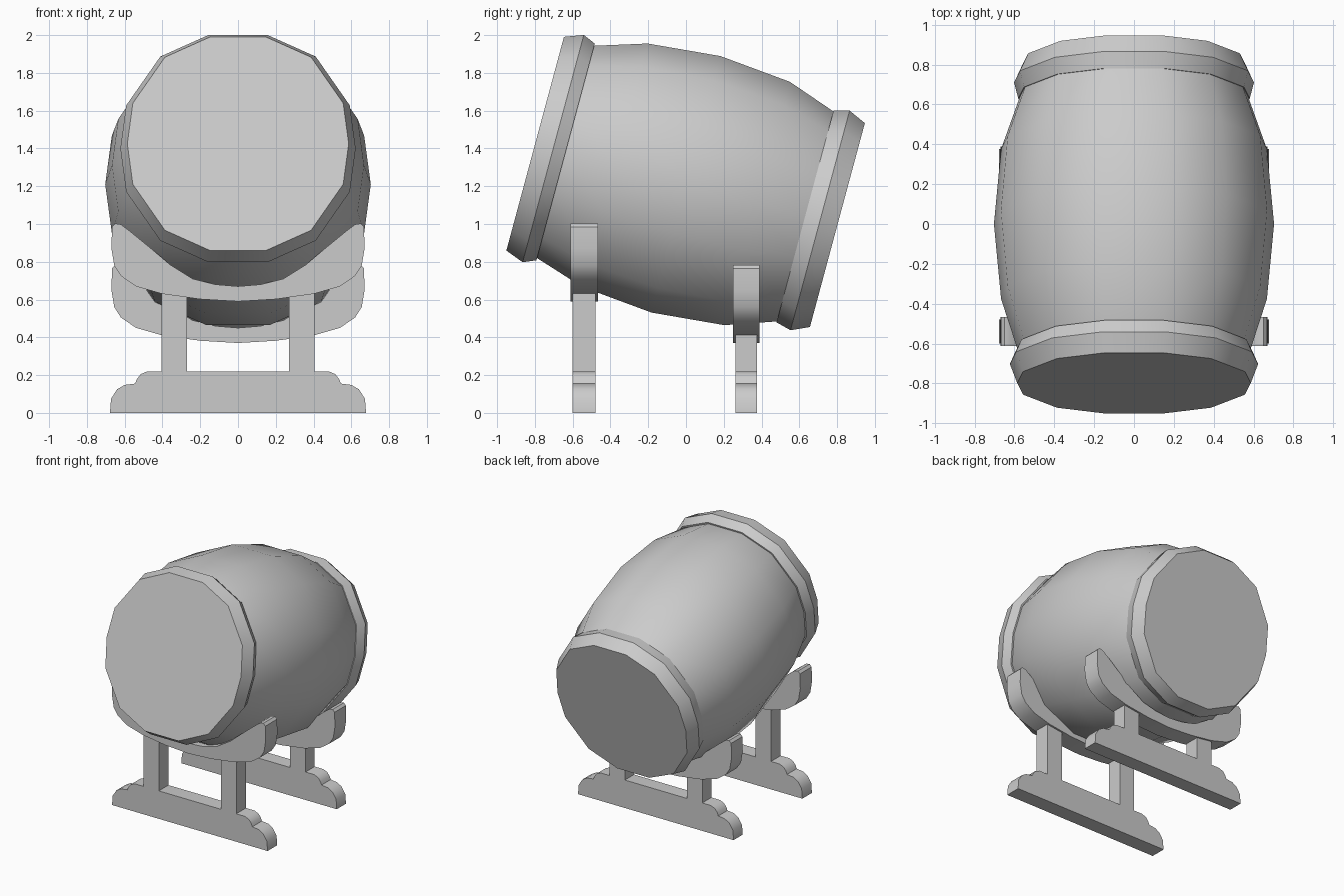
import bpy, bmesh, math
from mathutils import Matrix

cube = bpy.data.objects.get("Cube")
if cube:
    bpy.data.objects.remove(cube)

grey = bpy.data.materials.new("plain_grey")
grey.use_nodes = True
grey.diffuse_color = (0.6, 0.6, 0.6, 1)
grey.node_tree.nodes["Principled BSDF"].inputs["Base Color"].default_value = (0.6, 0.6, 0.6, 1)


def finish(name, bm, angle):
    """Turn a bmesh into a shaded object."""
    bmesh.ops.recalc_face_normals(bm, faces=bm.faces)
    mesh = bpy.data.meshes.new(name)
    bm.to_mesh(mesh)
    bm.free()
    mesh.materials.append(grey)
    obj = bpy.data.objects.new(name, mesh)
    bpy.context.collection.objects.link(obj)
    bpy.ops.object.select_all(action="DESELECT")
    obj.select_set(True)
    bpy.context.view_layer.objects.active = obj
    bpy.ops.object.shade_smooth_by_angle(angle=math.radians(angle))
    return obj


def mirrored(half):
    """Complete an outline whose half runs on the +x side."""
    return half + [(-x, z) for x, z in reversed(half) if x > 0]


# Fourteen-sided cross-section of the barrel, unit size
side = [(0.25, 1), (0.66, 0.81), (0.95, 0.38), (1, 0),
        (0.95, -0.38), (0.66, -0.81), (0.25, -1)]
section = mirrored(side)
tilt = Matrix.Translation((0, 0, 1.21)) @ Matrix.Rotation(math.radians(-15.07), 4, "X")


def loft(name, rings):
    """Skin the cross-section along the tilted axis through (position, radius)."""
    bm = bmesh.new()
    loops = [[bm.verts.new(tilt @ Matrix.Translation((x * r, y, z * r)).translation)
              for x, z in section] for y, r in rings]
    n = len(section)
    for a, b in zip(loops, loops[1:]):
        for i in range(n):
            j = (i + 1) % n
            bm.faces.new((a[i], a[j], b[j], b[i]))
    bm.faces.new(loops[0])
    bm.faces.new(loops[-1])
    return finish(name, bm, 35)


# Barrel with a closed hoop at each end
loft("barrel_body", [(-0.7, 0.565), (-0.66, 0.582), (-0.39, 0.667), (0, 0.703),
                     (0.39, 0.667), (0.655, 0.575), (0.7, 0.56)])
loft("front_hoop", [(-0.827, 0.586), (-0.728, 0.623), (-0.66, 0.594), (-0.66, 0.54)])
loft("back_hoop", [(0.83, 0.559), (0.735, 0.602), (0.653, 0.581), (0.653, 0.54)])


def plate(name, outline, y0, y1, dz=0):
    """Extrude an x-z outline from y0 to y1."""
    bm = bmesh.new()
    face = bm.faces.new([bm.verts.new((x, y0, z + dz)) for x, z in outline])
    new = bmesh.ops.extrude_face_region(bm, geom=[face])["geom"]
    bmesh.ops.translate(bm, vec=(0, y1 - y0, 0),
                        verts=[v for v in new if isinstance(v, bmesh.types.BMVert)])
    return finish(name, bm, 40)


# Outlines shared by both stands
foot = mirrored([(0.48, 0.22), (0.515, 0.205), (0.535, 0.18), (0.545, 0.155),
                 (0.6, 0.148), (0.64, 0.125), (0.672, 0.075), (0.678, 0)])
cradle = mirrored([(0, 0.59), (0.2, 0.602), (0.4, 0.63), (0.54, 0.67),
                   (0.62, 0.725), (0.655, 0.78), (0.67, 0.87), (0.667, 0.985),
                   (0.65, 1.003), (0.62, 0.998), (0.57, 0.96), (0.46, 0.87),
                   (0.36, 0.785), (0.24, 0.71), (0.12, 0.68), (0, 0.67)])

# Each stand: a stepped foot, two posts and a curved cradle
for label, y0, y1, dz in (("front", -0.6, -0.48, 0), ("back", 0.262, 0.376, -0.22)):
    plate(label + "_foot", foot, y0, y1)
    plate(label + "_cradle", cradle, y0 - 0.012, y1 + 0.014, dz)
    top = 0.64 + dz
    for s, where in ((1, "left"), (-1, "right")):
        post = [(s * 0.27, 0.2), (s * 0.405, 0.2), (s * 0.405, top), (s * 0.27, top)]
        plate(f"{label}_{where}_post", post, y0, y1)
